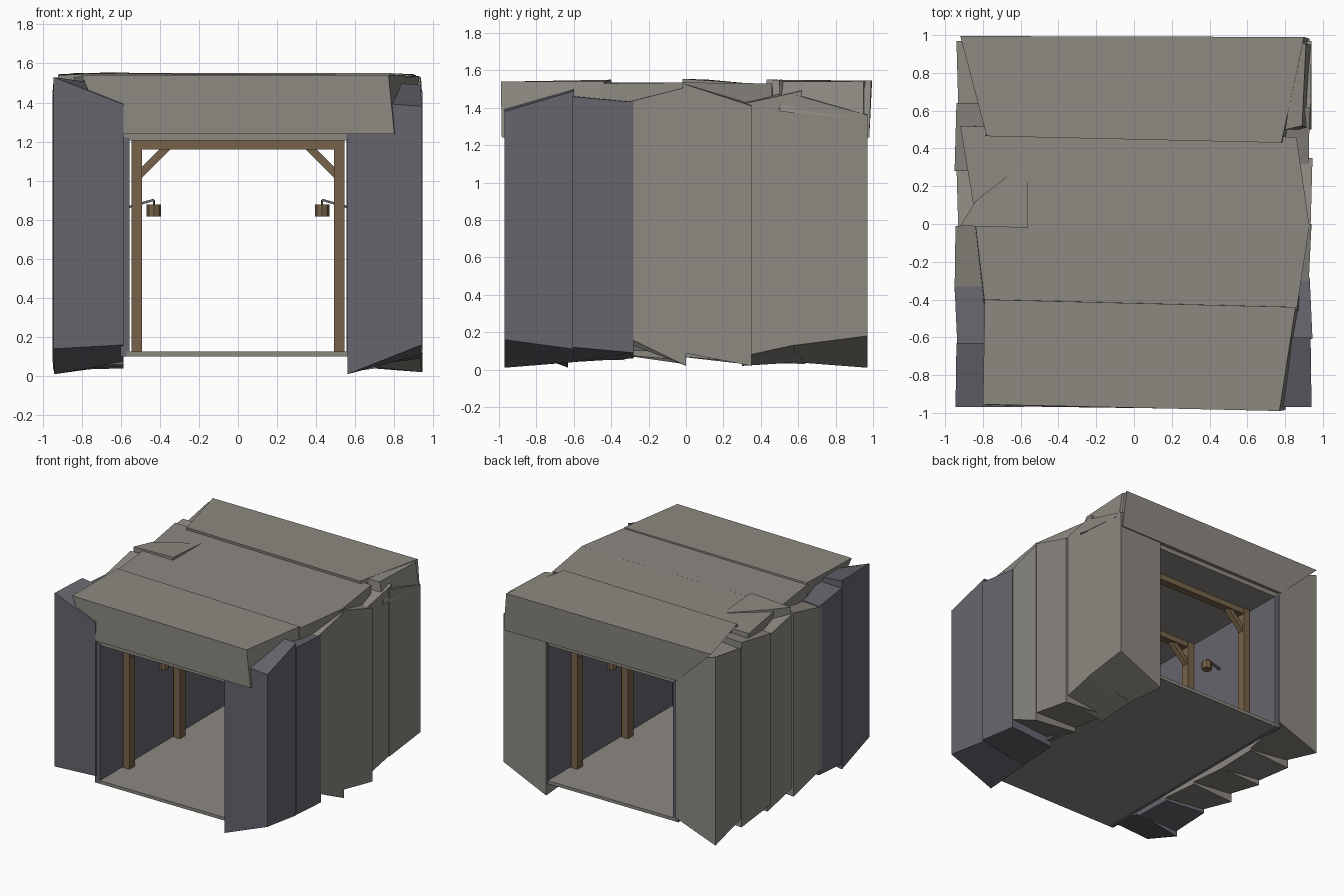
import bpy
import bmesh
import math
from mathutils import Vector


def material(name, rgb):
    m = bpy.data.materials.new(name)
    m.diffuse_color = (*rgb, 1)
    return m


GREY = material("warm_grey_rock", (0.265, 0.25, 0.222))
SLATE = material("slate_rock", (0.135, 0.13, 0.155))
WOOD = material("timber", (0.185, 0.125, 0.068))


def finish(name, bm, mat):
    bmesh.ops.recalc_face_normals(bm, faces=bm.faces)
    me = bpy.data.meshes.new(name)
    bm.to_mesh(me)
    bm.free()
    me.materials.append(mat)
    ob = bpy.data.objects.new(name, me)
    bpy.context.collection.objects.link(ob)
    return ob


def hexa(name, q0, q1, mat):
    """Solid spanned between two matching four-cornered outlines."""
    bm = bmesh.new()
    a = [bm.verts.new(p) for p in q0]
    b = [bm.verts.new(p) for p in q1]
    bm.faces.new(a)
    bm.faces.new(b)
    for i in range(4):
        j = (i + 1) % 4
        bm.faces.new((a[i], a[j], b[j], b[i]))
    return finish(name, bm, mat)


def box(name, x, y, z, mat):
    q = [[(x[0], v, z[0]), (x[1], v, z[0]), (x[1], v, z[1]), (x[0], v, z[1])] for v in y]
    return hexa(name, *q, mat)


def bar(name, p, q, w, d, mat):
    """Straight bar in the xz plane, w wide and d deep along y."""
    p, q = Vector(p), Vector(q)
    side = (q - p).normalized().cross(Vector((0, 1, 0))) * w / 2
    dep = Vector((0, d / 2, 0))
    ends = [[e - side - dep, e + side - dep, e + side + dep, e - side + dep] for e in (p, q)]
    return hexa(name, *ends, mat)


# Tunnel lining: floor, ceiling and inner walls
box("floor_slab", (-0.57, 0.57), (-0.955, 0.955), (0.10, 0.125), GREY)
box("ceiling_slab", (-0.6, 0.6), (-0.95, 0.95), (1.205, 1.26), GREY)
for s in (-1, 1):
    box("inner_wall", sorted((s * 0.555, s * 0.60)), (-0.955, 0.955), (0.10, 1.22), SLATE)

# Rock slabs along each side, front to back:
# y, outer x, inner bottom, outer bottom, outer top, inner top at both ends
RIGHT = [
    ((-0.97, 0.940), (0.01, 0.16, 1.38, 1.41), (-0.60, 0.935), (0.04, 0.11, 1.49, 1.52)),
    ((-0.61, 0.945), (0.04, 0.12, 1.46, 1.47), (-0.28, 0.930), (0.06, 0.09, 1.43, 1.44)),
    ((-0.31, 0.925), (0.14, 0.17, 1.43, 1.45), (0.00, 0.940), (0.06, 0.02, 1.51, 1.52)),
    ((-0.02, 0.935), (0.10, 0.09, 1.53, 1.53), (0.35, 0.945), (0.05, 0.02, 1.41, 1.46)),
    ((0.30, 0.925), (0.02, 0.07, 1.42, 1.45), (0.62, 0.930), (0.04, 0.14, 1.49, 1.52)),
    ((0.58, 0.935), (0.04, 0.13, 1.47, 1.52), (0.97, 0.940), (0.01, 0.18, 1.36, 1.40)),
]
LEFT = [
    ((-0.97, 0.945), (0.16, 0.14, 1.53, 1.39), (-0.63, 0.940), (0.07, 0.01, 1.52, 1.48)),
    ((-0.65, 0.935), (0.06, 0.05, 1.46, 1.47), (-0.33, 0.950), (0.05, 0.08, 1.43, 1.46)),
    ((-0.36, 0.950), (0.08, 0.12, 1.42, 1.44), (-0.01, 0.945), (0.05, 0.03, 1.50, 1.51)),
    ((-0.04, 0.930), (0.07, 0.10, 1.49, 1.51), (0.31, 0.940), (0.04, 0.03, 1.43, 1.47)),
    ((0.28, 0.950), (0.04, 0.08, 1.45, 1.47), (0.64, 0.940), (0.05, 0.03, 1.51, 1.52)),
    ((0.61, 0.930), (0.06, 0.10, 1.46, 1.50), (0.97, 0.940), (0.14, 0.01, 1.52, 1.40)),
]
for s, slabs, side in ((1, RIGHT, "right"), (-1, LEFT, "left")):
    for i, (e0, z0, e1, z1) in enumerate(slabs):
        quads = []
        for (y, xo), (bi, bo, to, ti) in ((e0, z0), (e1, z1)):
            xi = 0.56 if s > 0 else 0.585
            quads.append([(s * xi, y, bi), (s * xo, y, bo), (s * xo, y, to), (s * xi, y, ti)])
        hexa(side + "_rock_slab", *quads, SLATE if i < 2 else GREY)


# Roof slabs: four top corners, then four bottom corners, at two levels
def roof(name, top, low):
    hexa(name, top, low, GREY)


roof("front_roof_slab",
     [(-0.80, -0.955, 1.54), (0.77, -0.99, 1.54), (0.855, -0.44, 1.54), (-0.79, -0.40, 1.55)],
     [(-0.67, -0.965, 1.24), (0.80, -0.985, 1.24), (0.90, -0.42, 1.25), (-0.82, -0.38, 1.25)])
roof("front_middle_roof_slab",
     [(-0.79, -0.42, 1.535), (0.86, -0.46, 1.53), (0.93, 0.0, 1.535), (-0.84, 0.0, 1.53)],
     [(-0.80, -0.42, 1.25), (0.90, -0.46, 1.25), (0.90, 0.0, 1.25), (-0.85, 0.0, 1.25)])
roof("back_middle_roof_slab",
     [(-0.83, -0.02, 1.53), (0.93, -0.02, 1.535), (0.86, 0.46, 1.53), (-0.92, 0.52, 1.53)],
     [(-0.80, -0.02, 1.25), (0.88, -0.02, 1.25), (0.85, 0.46, 1.25), (-0.85, 0.52, 1.25)])
roof("back_roof_slab",
     [(-0.92, 0.995, 1.545), (0.90, 0.99, 1.545), (0.78, 0.43, 1.55), (-0.78, 0.465, 1.55)],
     [(-0.60, 0.975, 1.24), (0.93, 0.98, 1.24), (0.84, 0.45, 1.25), (-0.88, 0.50, 1.25)])

# Loose stones bedded into the roof edges
roof("left_roof_stone",
     [(-0.56, -0.02, 1.555), (-0.56, 0.34, 1.53), (-0.84, 0.12, 1.55), (-0.92, -0.01, 1.54)],
     [(-0.56, -0.02, 1.48), (-0.56, 0.34, 1.48), (-0.84, 0.12, 1.44), (-0.92, -0.01, 1.44)])
roof("right_roof_stone",
     [(0.80, 0.50, 1.55), (0.89, 0.52, 1.54), (0.91, 0.95, 1.54), (0.88, 0.97, 1.54)],
     [(0.80, 0.50, 1.40), (0.94, 0.50, 1.38), (0.94, 0.95, 1.34), (0.85, 0.96, 1.34)])

# Timber frames: posts, crossbeam and corner braces
for y in (-0.64, 0.0, 0.64):
    box("crossbeam", (-0.52, 0.52), (y - 0.03, y + 0.03), (1.16, 1.205), WOOD)
    for s in (-1, 1):
        box("post", sorted((s * 0.49, s * 0.545)), (y - 0.035, y + 0.035), (0.12, 1.215), WOOD)
        bar("brace", (s * 0.505, y, 1.03), (s * 0.36, y, 1.175), 0.04, 0.04, WOOD)

# Lanterns hung from wall brackets between the frames
for y in (-0.32, 0.32):
    for s in (-1, 1):
        bar("lantern_bracket", (s * 0.57, y, 0.862), (s * 0.43, y, 0.902), 0.012, 0.02, SLATE)
        for part, r, z, h in (("lantern", 0.037, 0.848, 0.06), ("lantern_hook", 0.005, 0.888, 0.025)):
            bm = bmesh.new()
            bmesh.ops.create_cone(bm, cap_ends=True, segments=8, radius1=r, radius2=r, depth=h)
            bmesh.ops.translate(bm, verts=bm.verts, vec=(s * 0.43, y, z))
            finish(part, bm, WOOD)
